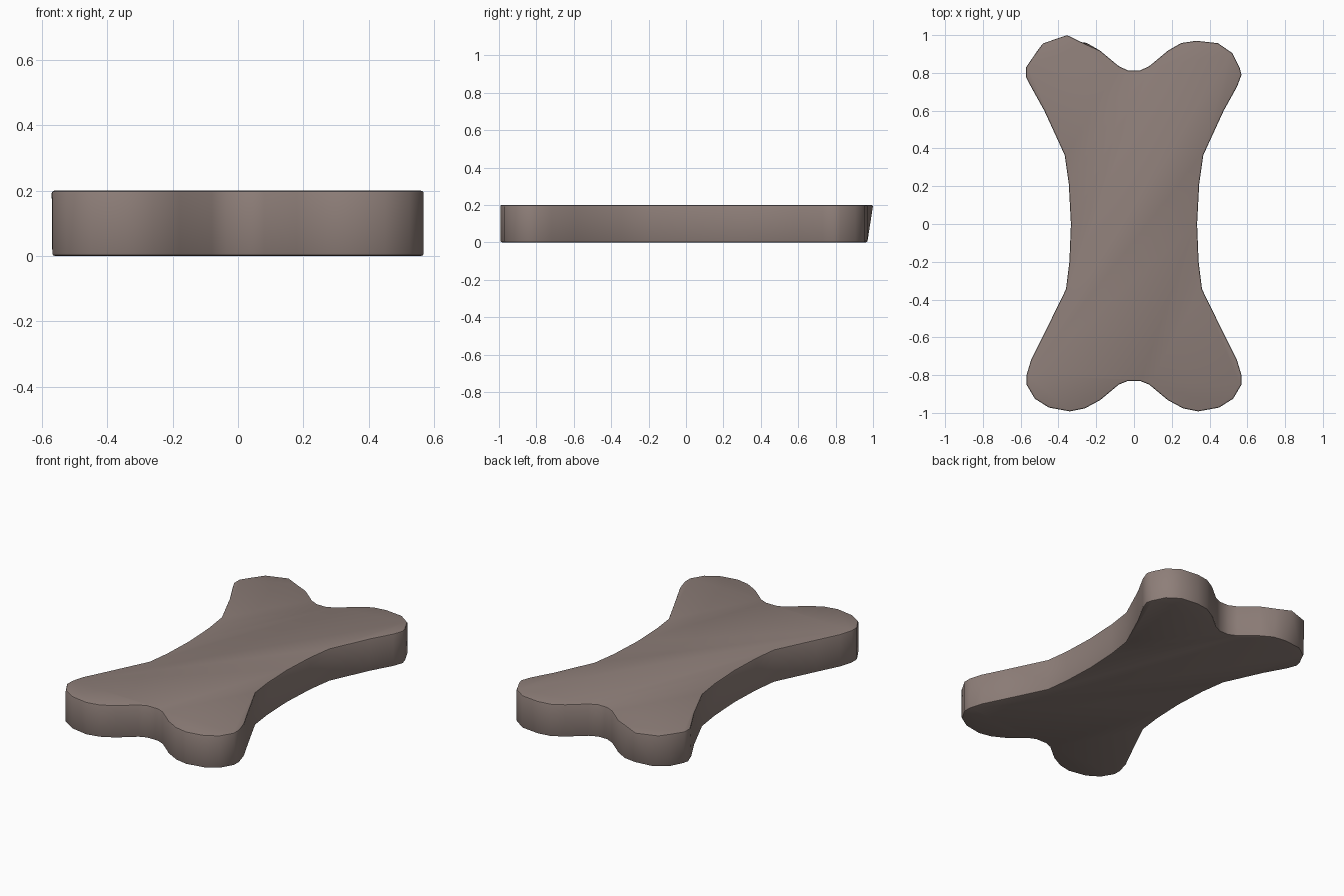
import bpy, bmesh, math

if "Cube" in bpy.data.objects:
    bpy.data.objects.remove(bpy.data.objects["Cube"])

H = 0.2

# Right half of the outline, from the back notch to the front notch
right = [(0.03, 0.812), (0.08, 0.835), (0.18, 0.918), (0.25, 0.958), (0.33, 0.97),
         (0.445, 0.957), (0.52, 0.905), (0.56, 0.825), (0.569, 0.79), (0.547, 0.73),
         (0.475, 0.60), (0.367, 0.365), (0.345, 0.21), (0.334, 0.0), (0.342, -0.2),
         (0.36, -0.345), (0.48, -0.59), (0.545, -0.72), (0.569, -0.80), (0.569, -0.85),
         (0.525, -0.925), (0.45, -0.972), (0.34, -0.992), (0.26, -0.976),
         (0.18, -0.933), (0.08, -0.85), (0.035, -0.832)]

# The top edge of the back left lobe leans outwards
lean = {3: (-0.27, 0.959), 4: (-0.355, 1.0), 5: (-0.483, 0.957), 6: (-0.53, 0.891),
        7: (-0.571, 0.83), 8: (-0.571, 0.775)}


def outline(override):
    left = [override.get(i, (-x, y)) for i, (x, y) in enumerate(right)]
    return right + left[::-1]


# Bone: two rings joined by a wall, capped top and bottom
bm = bmesh.new()
low = [bm.verts.new((x, y, 0)) for x, y in outline({})]
high = [bm.verts.new((x, y, H)) for x, y in outline(lean)]
n = len(low)
caps = [bm.faces.new(low), bm.faces.new(high)]
for i in range(n):
    j = (i + 1) % n
    bm.faces.new((low[i], low[j], high[j], high[i]))
bmesh.ops.recalc_face_normals(bm, faces=bm.faces)

# Small rounded rim on both flat sides
rim = list({e for f in caps for e in f.edges})
bmesh.ops.bevel(bm, geom=rim, offset=0.008, segments=2, profile=0.5, affect='EDGES')

mesh = bpy.data.meshes.new("bone")
bm.to_mesh(mesh)
bm.free()
bone = bpy.data.objects.new("bone", mesh)
bpy.context.collection.objects.link(bone)

# Brownish grey finish
mat = bpy.data.materials.new("biscuit")
mat.diffuse_color = (0.27, 0.21, 0.19, 1)
mat.use_nodes = True
mat.node_tree.nodes["Principled BSDF"].inputs["Base Color"].default_value = mat.diffuse_color
mesh.materials.append(mat)

bpy.context.view_layer.objects.active = bone
bone.select_set(True)
bpy.ops.object.shade_smooth_by_angle(angle=math.radians(40))
